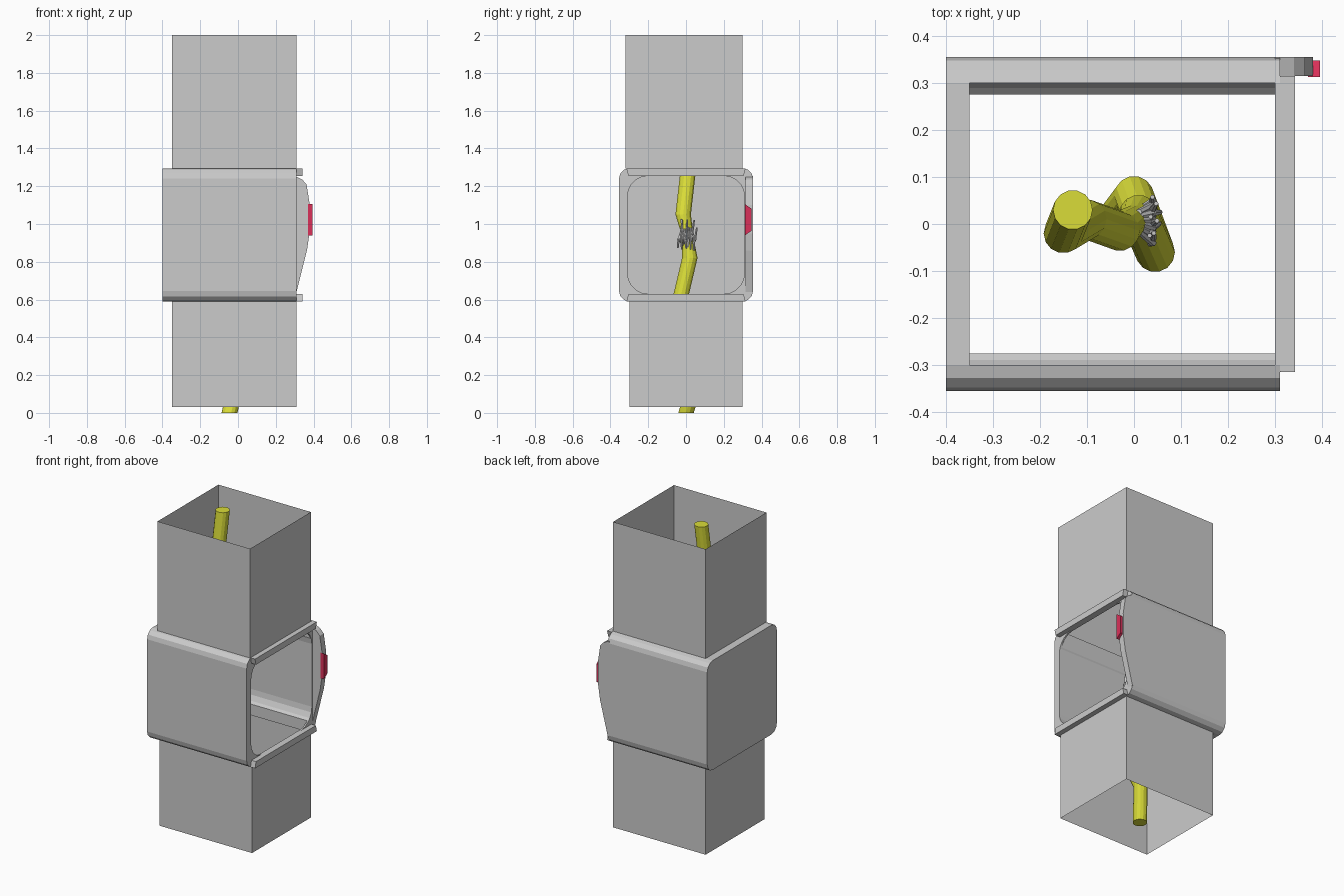
import bpy, bmesh, math, random
from mathutils import Vector

if "Cube" in bpy.data.objects:
    bpy.data.objects.remove(bpy.data.objects["Cube"], do_unlink=True)
random.seed(4)


def material(name, rgb):
    m = bpy.data.materials.new(name)
    m.use_nodes = True
    m.diffuse_color = (*rgb, 1)
    m.node_tree.nodes["Principled BSDF"].inputs["Base Color"].default_value = (*rgb, 1)
    return m


grey = material("light grey", (0.6, 0.6, 0.6))
yellow = material("cable yellow", (0.7, 0.72, 0.04))
red = material("indicator red", (0.7, 0.03, 0.1))


def finish(name, bm, mat):
    bmesh.ops.recalc_face_normals(bm, faces=bm.faces)
    me = bpy.data.meshes.new(name)
    bm.to_mesh(me)
    bm.free()
    me.materials.append(mat)
    ob = bpy.data.objects.new(name, me)
    bpy.context.scene.collection.objects.link(ob)
    return ob


def prism(name, pts, axis, a, b, mat):
    """Extrude a profile along x (points are y, z) or along y (points are x, z)."""
    def place(p, t):
        return (t, p[0], p[1]) if axis == "x" else (p[0], t, p[1])
    bm = bmesh.new()
    ends = [[bm.verts.new(place(p, t)) for p in pts] for t in (a, b)]
    for e in ends:
        bm.faces.new(e)
    n = len(pts)
    for i in range(n):
        j = (i + 1) % n
        bm.faces.new((ends[0][i], ends[0][j], ends[1][j], ends[1][i]))
    return finish(name, bm, mat)


def rect(y, z0, z1):
    return [(-y, z0), (y, z0), (y, z1), (-y, z1)]


def rounded(y, z0, z1, r, steps):
    pts = []
    centres = [(y - r, z1 - r), (r - y, z1 - r), (r - y, z0 + r), (y - r, z0 + r)]
    for k, (cy, cz) in enumerate(centres):
        for i in range(steps + 1):
            a = math.pi / 2 * (k + i / steps)
            pts.append((cy + r * math.cos(a), cz + r * math.sin(a)))
    return pts


# Housing: rounded block, hollowed from the open side, slotted top and bottom
housing = prism("housing", rounded(0.355, 0.59, 1.295, 0.055, 3), "x", -0.4, 0.31, grey)
cutters = [
    prism("cavity_cutter", rounded(0.31, 0.63, 1.255, 0.11, 5), "x", -0.35, 0.5, grey),
    prism("top_slot_cutter", rect(0.30, 1.1, 1.5), "x", -0.35, 0.30, grey),
    prism("bottom_slot_cutter", rect(0.275, 0.4, 0.8), "x", -0.35, 0.30, grey),
]
for c in cutters:
    c.hide_render = True
    mod = housing.modifiers.new(c.name, "BOOLEAN")
    mod.operation = "DIFFERENCE"
    mod.solver = "EXACT"
    mod.object = c
bpy.context.view_layer.update()
cut = bpy.data.meshes.new_from_object(housing.evaluated_get(bpy.context.evaluated_depsgraph_get()))
housing.modifiers.clear()
housing.data = cut
for c in cutters:
    bpy.data.objects.remove(c, do_unlink=True)

# Lips above and below the opening
for name, outer, inner in (("upper_lip", 1.295, 1.255), ("lower_lip", 0.59, 0.63)):
    prism(name, [(-0.315, outer), (0.315, outer), (0.305, inner), (-0.305, inner)],
          "x", 0.31, 0.342, grey)

# Bulging side panel and its red indicator
prism("side_panel", [(0.30, 0.64), (0.31, 0.64), (0.365, 0.86), (0.378, 0.95), (0.38, 1.1),
                     (0.363, 1.21), (0.34, 1.235), (0.30, 1.255)], "y", 0.315, 0.355, grey)
prism("indicator", [(0.312, 0.94), (0.348, 0.965), (0.348, 1.08), (0.312, 1.105)],
      "x", 0.37, 0.395, red)


# Thin walled shafts, open at both ends
def shaft(name, front, z0, z1):
    bm = bmesh.new()
    corners = [(-0.35, front), (0.31, front), (0.31, 0.30), (-0.35, 0.30)]
    low, high = [[bm.verts.new((*c, z)) for c in corners] for z in (z0, z1)]
    for i in range(4):
        j = (i + 1) % 4
        bm.faces.new((low[i], low[j], high[j], high[i]))
    return finish(name, bm, grey)


shaft("upper_shaft", -0.32, 1.295, 2.0)
shaft("lower_shaft", -0.30, 0.03, 0.59)


# Tubes with horizontal rings following a path
def tube(name, path, radii, sides, mat):
    bm = bmesh.new()
    rings = []
    for p, r in zip(path, radii):
        rings.append([bm.verts.new((p[0] + r * math.cos(math.tau * k / sides),
                                    p[1] + r * math.sin(math.tau * k / sides), p[2]))
                      for k in range(sides)])
    for a, b in zip(rings, rings[1:]):
        for k in range(sides):
            j = (k + 1) % sides
            bm.faces.new((a[k], a[j], b[j], b[k]))
    bm.faces.new(rings[0])
    bm.faces.new(rings[-1])
    return finish(name, bm, mat)


# Cable, worn thin in the middle
cable = [(-0.045, 0, 0), (0, 0.06, 0.2), (0.045, -0.06, 0.48), (0.01, 0.02, 0.82),
         (0, 0.01, 0.93), (-0.03, -0.015, 1.05), (-0.1, 0.01, 1.27),
         (-0.15, -0.02, 1.55), (-0.13, 0.03, 2)]
tube("cable", cable, [0.042] * 3 + [0.042, 0.03, 0.042] + [0.042] * 3, 14, yellow)

# Frayed wires splaying out of the worn stretch
for i in range(12):
    up = i % 2 * 2 - 1
    y = -0.04 + 0.008 * i
    start = Vector((0.01, y * 0.5 + 0.005, 0.93 - up * 0.05))
    mid = Vector((0.04, y, 0.93 + random.uniform(-0.02, 0.02)))
    tip = Vector((random.uniform(0.03, 0.06), y + random.uniform(-0.015, 0.015),
                  0.93 + up * random.uniform(0.05, 0.1)))
    tube("frayed_wire_%d" % (i + 1), [start, mid, tip], [0.007, 0.008, 0.005], 6, grey)
